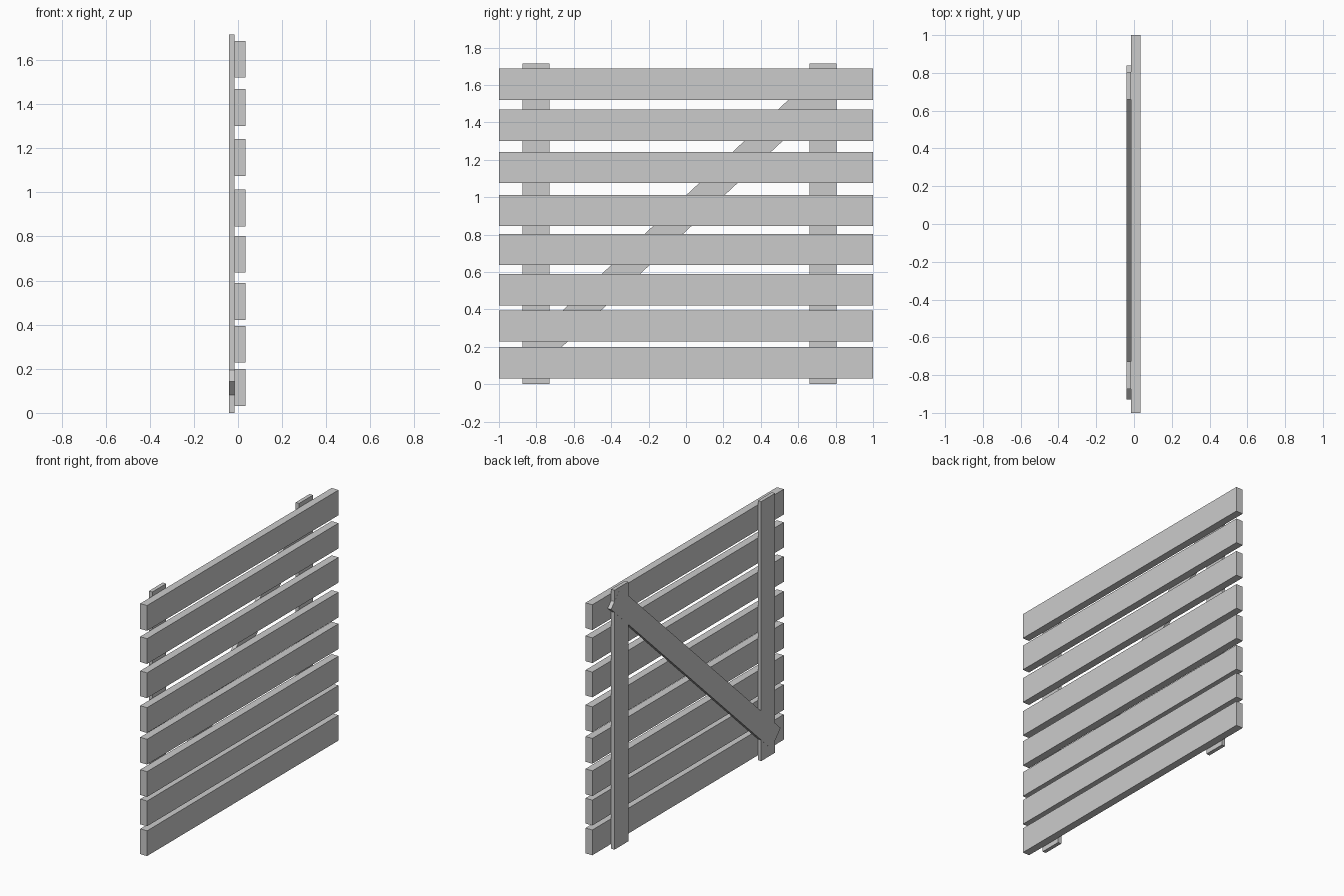
import bpy
import math

if "Cube" in bpy.data.objects:
    bpy.data.objects.remove(bpy.data.objects["Cube"])


def board(name, center, size, angle=0.0):
    """Rectangular board, optionally turned about the x axis."""
    bpy.ops.mesh.primitive_cube_add(size=1, location=center, rotation=(angle, 0, 0))
    ob = bpy.context.object
    ob.name = name
    ob.scale = size
    bpy.ops.object.transform_apply(location=False, rotation=True, scale=True)
    return ob


# Horizontal slats, gaps widening towards the top
slat_h = 0.167
for i, z in enumerate((0.031, 0.228, 0.422, 0.636, 0.845, 1.075, 1.301, 1.52)):
    board(f"slat_{i + 1}", (0.01, 0, z + slat_h / 2), (0.05, 2.0, slat_h))

# Two upright battens behind the slats
for name, y in (("left_batten", -0.801), ("right_batten", 0.732)):
    board(name, (-0.0275, y, 0.8575), (0.025, 0.145, 1.715))

# Diagonal brace, set a hair proud of the battens
board("diagonal_brace", (-0.028, -0.045, 0.872), (0.025, 2.29, 0.14), math.radians(43))
